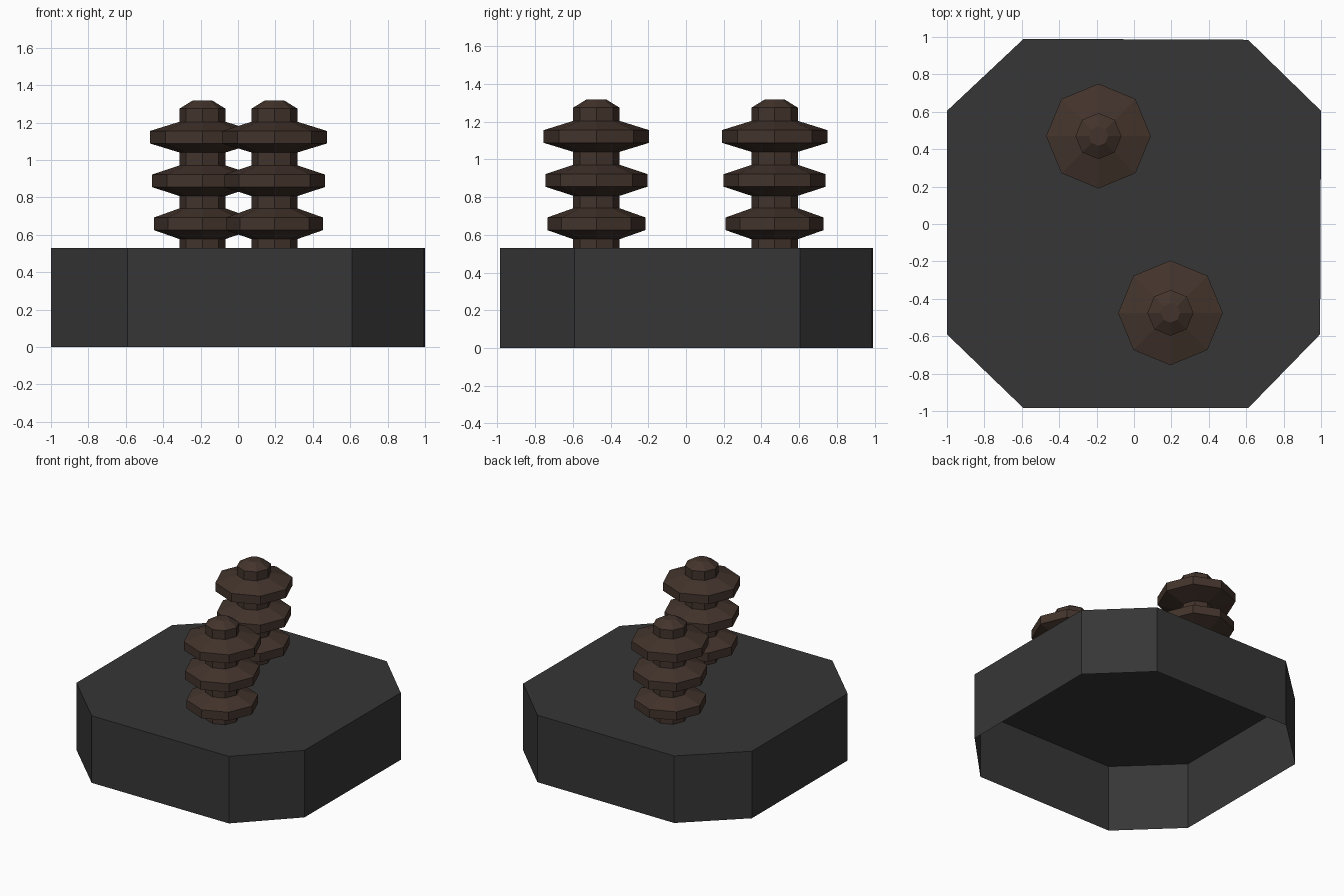
import bpy, bmesh, math

if "Cube" in bpy.data.objects:
    bpy.data.objects.remove(bpy.data.objects["Cube"])


def material(name, rgb):
    m = bpy.data.materials.new(name)
    m.diffuse_color = (*rgb, 1.0)
    m.use_nodes = True
    m.node_tree.nodes["Principled BSDF"].inputs["Base Color"].default_value = m.diffuse_color
    return m


def finish(bm, name, mat):
    mesh = bpy.data.meshes.new(name)
    bm.to_mesh(mesh)
    bm.free()
    mesh.materials.append(mat)
    obj = bpy.data.objects.new(name, mesh)
    bpy.context.collection.objects.link(obj)
    return obj


def skin(bm, rings):
    """Join successive rings with quads and close the last one."""
    for low, high in zip(rings, rings[1:]):
        n = len(low)
        for i in range(n):
            j = (i + 1) % n
            bm.faces.new((low[i], low[j], high[j], high[i]))
    bm.faces.new(rings[-1])


grey = material("dark grey", (0.037, 0.037, 0.037))
brown = material("dark brown", (0.056, 0.034, 0.025))

# Base: chamfered square shell, open underneath
outline = [(0.61, -0.985), (0.995, -0.59), (1.0, 0.605), (0.61, 0.985),
           (-0.59, 0.99), (-1.0, 0.605), (-1.0, -0.59), (-0.59, -0.985)]
bm = bmesh.new()
skin(bm, [[bm.verts.new((x, y, z)) for x, y in outline] for z in (0.0, 0.53)])
finish(bm, "base", grey)

# Insulators: eight-sided lathe, (radius, height) with three growing discs
CORE = 0.123
profile = [(CORE, 0.53)]
for rim, z in ((0.26, 0.577), (0.27, 0.807), (0.28, 1.04)):
    profile += [(CORE, z), (rim, z + 0.048), (rim, z + 0.115), (CORE, z + 0.164)]
profile += [(CORE, 1.274), (0.052, 1.318)]

for name, cx, cy in (("front_insulator", 0.195, -0.475),
                     ("back_insulator", -0.19, 0.47)):
    bm = bmesh.new()
    rings = [[bm.verts.new((cx + r * math.cos(k * math.pi / 4),
                            cy + r * math.sin(k * math.pi / 4), z))
              for k in range(8)] for r, z in profile]
    skin(bm, rings)
    finish(bm, name, brown)
